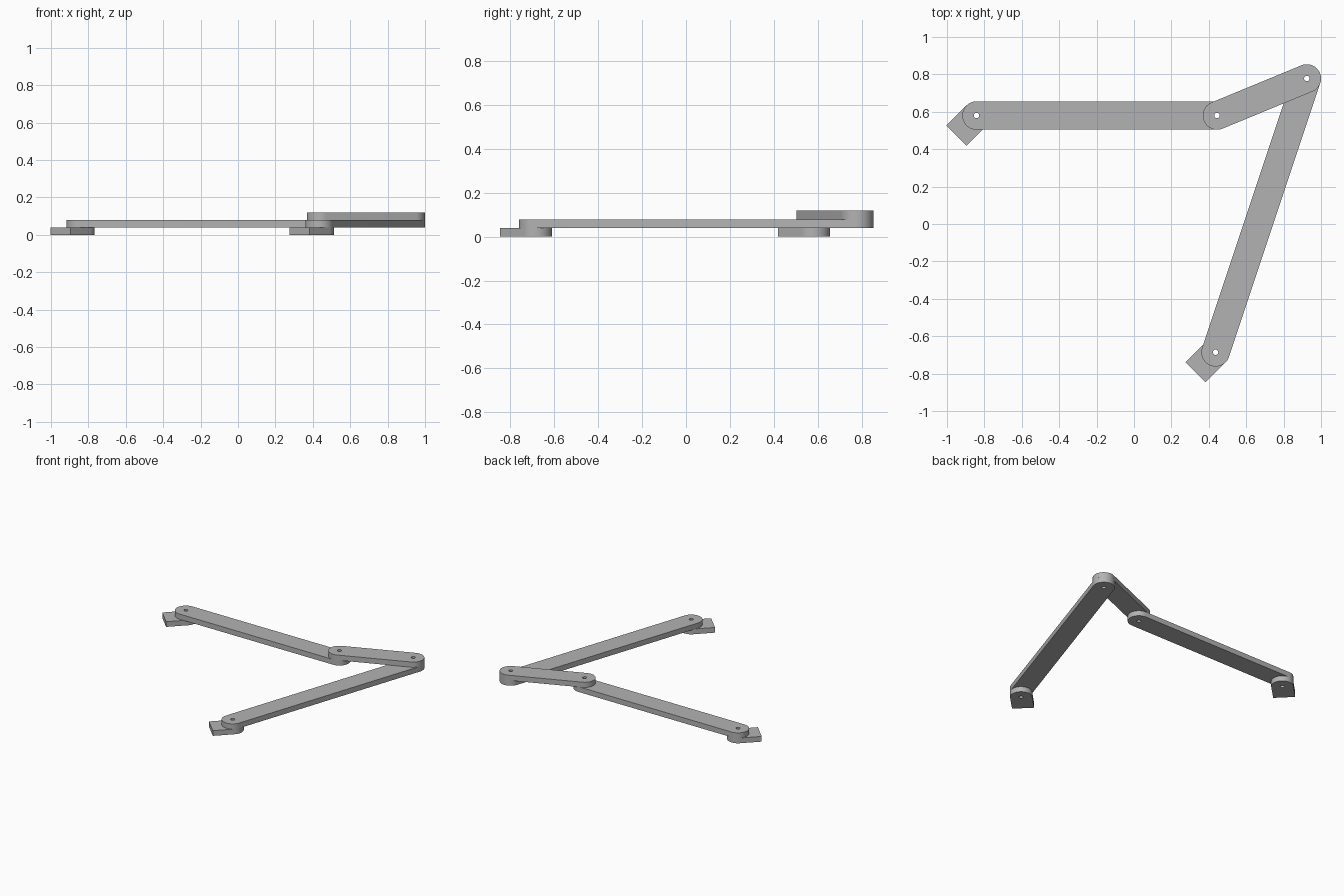
import bpy, bmesh, math
from mathutils import Vector

cube = bpy.data.objects.get("Cube")
if cube:
    bpy.data.objects.remove(cube)

RADIUS = 0.076       # half width of every bar
HOLE = 0.0145        # pivot hole radius
THICK = 0.0395       # height of one layer
ARC = 32             # segments per half circle

grey = bpy.data.materials.new("grey metal")
grey.use_nodes = True
colour = (0.45, 0.45, 0.45, 1)
grey.diffuse_color = colour
grey.node_tree.nodes["Principled BSDF"].inputs["Base Color"].default_value = colour


def arc(centre, radius, start, sweep, steps):
    """Points along an arc, both ends included."""
    return [centre + radius * Vector((math.cos(a), math.sin(a)))
            for a in (start + sweep * i / steps for i in range(steps + 1))]


def plate(name, start, end, layer, square_end=False):
    """Flat bar with round ends and pivot holes; one end may be square."""
    start, end = Vector(start), Vector(end)
    direction = end - start
    angle = math.atan2(direction.y, direction.x)
    outline = arc(start, RADIUS, angle + math.pi / 2, math.pi, ARC)
    if square_end:
        side = Vector((-direction.y, direction.x)).normalized() * RADIUS
        outline += [end - side, end + side]
        pivots = [start]
    else:
        outline += arc(end, RADIUS, angle - math.pi / 2, math.pi, ARC)
        pivots = [start, end]
    loops = [outline] + [arc(p, HOLE, 0, 2 * math.pi, 24)[:-1] for p in pivots]

    bm = bmesh.new()
    edges = []
    for loop in loops:
        verts = [bm.verts.new((p.x, p.y, layer * THICK)) for p in loop]
        edges += [bm.edges.new((v, verts[i - 1])) for i, v in enumerate(verts)]
    bmesh.ops.triangle_fill(bm, use_beauty=True, edges=edges, normal=(0, 0, 1))
    raised = bmesh.ops.extrude_face_region(bm, geom=bm.faces[:], use_keep_orig=True)
    top = [g for g in raised["geom"] if isinstance(g, bmesh.types.BMVert)]
    bmesh.ops.translate(bm, verts=top, vec=(0, 0, THICK))
    bmesh.ops.recalc_face_normals(bm, faces=bm.faces[:])

    mesh = bpy.data.meshes.new(name)
    bm.to_mesh(mesh)
    bm.free()
    mesh.materials.append(grey)
    obj = bpy.data.objects.new(name, mesh)
    bpy.context.collection.objects.link(obj)
    return obj


# Pivot positions
back_anchor = Vector((-0.842, 0.58))
middle = Vector((0.444, 0.58))
corner = Vector((0.924, 0.778))
front_anchor = Vector((0.436, -0.686))
tab_reach = Vector((-1, -1)).normalized() * 2 * RADIUS

# Mounting tabs, long arms and the short link on top
parts = [
    plate("back_mounting_tab", back_anchor, back_anchor + tab_reach, 0, True),
    plate("front_mounting_tab", front_anchor, front_anchor + tab_reach, 0, True),
    plate("back_arm", back_anchor, middle, 1),
    plate("front_arm", front_anchor, corner, 1),
    plate("short_link", middle, corner, 2),
]

# Smooth round edges, keep the rims sharp
bpy.ops.object.select_all(action='DESELECT')
for part in parts:
    part.select_set(True)
bpy.context.view_layer.objects.active = parts[0]
bpy.ops.object.shade_smooth_by_angle(angle=math.radians(30))
